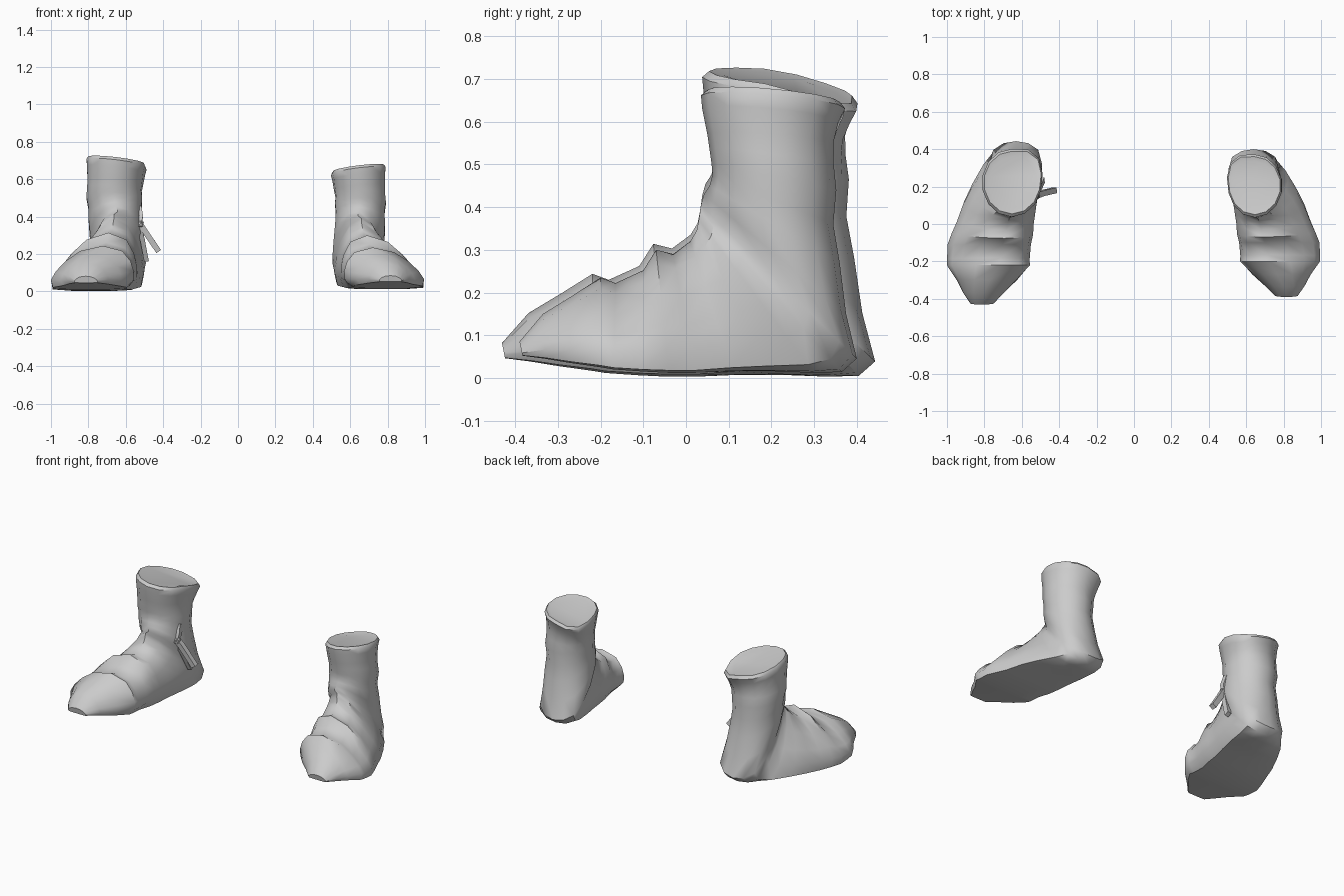
import bpy, bmesh, math
from mathutils import Vector

if "Cube" in bpy.data.objects:
    bpy.data.objects.remove(bpy.data.objects["Cube"])

grey = bpy.data.materials.new("boot_grey")
grey.diffuse_color = (0.6, 0.6, 0.6, 1)
grey.use_nodes = True
grey.node_tree.nodes["Principled BSDF"].inputs["Base Color"].default_value = grey.diffuse_color

# Half cross-section of the foot: (height from sole to instep, side extent)
FOOT_HALF = [(0, 0), (0, .5), (.02, .9), (.2, 1), (.4, .94), (.64, .78), (.88, .5), (1, 0)]
N = len(FOOT_HALF)

# Toe to heel: instep y, z, x / sole y, z, x / half width
FOOT = [
    (-.39, .085, .815, -.383, .052, .815, .06),
    (-.335, .15, .80, -.33, .045, .808, .106),
    (-.27, .19, .765, -.27, .035, .795, .156),
    (-.20, .235, .72, -.20, .025, .798, .212),
    (-.165, .222, .715, -.17, .02, .80, .212),
    (-.10, .252, .70, -.10, .015, .80, .214),
    (-.07, .30, .69, -.04, .012, .78, .211),
    (-.03, .29, .68, .02, .012, .763, .202),
    (.01, .32, .67, .11, .016, .738, .195),
    (.025, .345, .665, .20, .016, .707, .182),
    (.03, .37, .66, .30, .012, .672, .16),
    (.033, .39, .66, .365, .014, .645, .14),
]
# Heel to rim: front y, z / back y, z / centre x, half width
SHAFT = [
    (.035, .405, .40, .045, .64, .138),
    (.042, .43, .375, .15, .648, .138),
    (.055, .45, .36, .27, .653, .136),
    (.062, .475, .345, .36, .653, .133),
    (.06, .50, .352, .44, .655, .139),
    (.055, .535, .346, .50, .655, .134),
    (.05, .57, .345, .55, .652, .136),
    (.038, .63, .357, .60, .65, .14),
    (.035, .662, .372, .632, .647, .145),
    (.05, .675, .36, .647, .646, .137),
    (.075, .668, .335, .642, .646, .115),
]
# How far each ring has turned from the foot section into the round shaft
FOOT_ROUND = [0] * 8 + [.04, .1, .2, .36]
SHAFT_ROUND = [.55, .78, .95] + [1] * 8
TAPER = [0, 0, 0, 0, .02, .04, .06, .1, .14, .15, .13, .08]


def ring(front, back, width, roundness, taper):
    """Closed cross-section between a front/top point and a back/bottom point."""
    half = []
    for i, (s, l) in enumerate(FOOT_HALF):
        a = math.pi * i / (N - 1)
        s += ((1 - math.cos(a)) / 2 - s) * roundness
        l += (math.sin(a) - l) * roundness
        half.append((s, l * (1 - taper * s)))
    pts = half + [(s, -l) for s, l in half[-2:0:-1]]
    out = []
    for s, l in pts:
        p = back.lerp(front, s) + Vector((l * width, 0, 0))
        t = min(1, max(0, (p.z - .45) / .15))
        # rim rises towards the outside and flares at the inner back corner
        corner = max(0, -l) * max(0, 1 - 2 * s)
        p += t * Vector((-.04 * corner, .035 * corner, .12 * (p.x - .65) - .03 * corner))
        out.append(p)
    return out


def right_shape(p):
    return p


def left_shape(p):
    """Mirrored and slightly larger, with a wider shaft and lower back rim."""
    t = min(1, max(0, p.z / .5))
    foot, shaft = p.x * 1.03 - .03, .657 + (p.x - .65) * 1.1
    drop = .17 * max(0, p.y - .2) * min(1, max(0, (p.z - .45) / .15))
    return Vector((-(foot + (shaft - foot) * t), p.y * (1.11 - .03 * t),
                   p.z * 1.08 - .01 - drop))


def finish(name, bm, angle):
    bmesh.ops.recalc_face_normals(bm, faces=bm.faces)
    me = bpy.data.meshes.new(name)
    bm.to_mesh(me)
    bm.free()
    me.materials.append(grey)
    ob = bpy.data.objects.new(name, me)
    bpy.context.collection.objects.link(ob)
    bpy.ops.object.select_all(action='DESELECT')
    ob.select_set(True)
    bpy.context.view_layer.objects.active = ob
    bpy.ops.object.shade_smooth_by_angle(angle=math.radians(angle))
    return ob


def boot(name, shape):
    rings = []
    for (fy, fz, fx, by, bz, bx, w), k, t in zip(FOOT, FOOT_ROUND, TAPER):
        rings.append(ring(Vector((fx, fy, fz)), Vector((bx, by, bz)), w, k, t))
    for (fy, fz, by, bz, x, w), k in zip(SHAFT, SHAFT_ROUND):
        rings.append(ring(Vector((x, fy, fz)), Vector((x, by, bz)), w, k, 0))
    bm = bmesh.new()
    loops = [[bm.verts.new(shape(p)) for p in r] for r in rings]
    for a, b in zip(loops, loops[1:]):
        for i in range(len(a)):
            j = (i + 1) % len(a)
            bm.faces.new((a[i], a[j], b[j], b[i]))
    bm.faces.new(loops[0])
    bm.faces.new(loops[-1])
    finish(name, bm, 45)


def strap(name, points, width, thick):
    """Flat lace end that follows a few points."""
    bm = bmesh.new()
    pts = [Vector(p) for p in points]
    rows = []
    for i, p in enumerate(pts):
        d = (pts[min(i + 1, len(pts) - 1)] - pts[max(i - 1, 0)]).normalized()
        side = d.cross(Vector((0, 1, 0))).normalized() * thick / 2
        across = d.cross(side).normalized() * width / 2
        rows.append([bm.verts.new(p + side * u + across * v)
                     for u, v in ((1, 1), (1, -1), (-1, -1), (-1, 1))])
    for a, b in zip(rows, rows[1:]):
        for i in range(4):
            bm.faces.new((a[i], a[(i + 1) % 4], b[(i + 1) % 4], b[i]))
    bm.faces.new(rows[0])
    bm.faces.new(rows[-1])
    finish(name, bm, 30)


boot("right_boot", right_shape)
boot("left_boot", left_shape)

# Tied lace on the inner side of the left boot
strap("lace_end_long", [(-.53, .15, .37), (-.49, .165, .31), (-.425, .18, .215)], .03, .03)
strap("lace_end_short", [(-.53, .15, .36), (-.51, .19, .27), (-.49, .235, .165)], .03, .025)
strap("lace_loop", [(-.53, .15, .35), (-.518, .16, .40), (-.525, .18, .45)], .03, .02)
bm = bmesh.new()
bmesh.ops.create_icosphere(bm, subdivisions=1, radius=.024)
bmesh.ops.translate(bm, verts=bm.verts, vec=(-.525, .15, .36))
finish("lace_knot", bm, 30)
